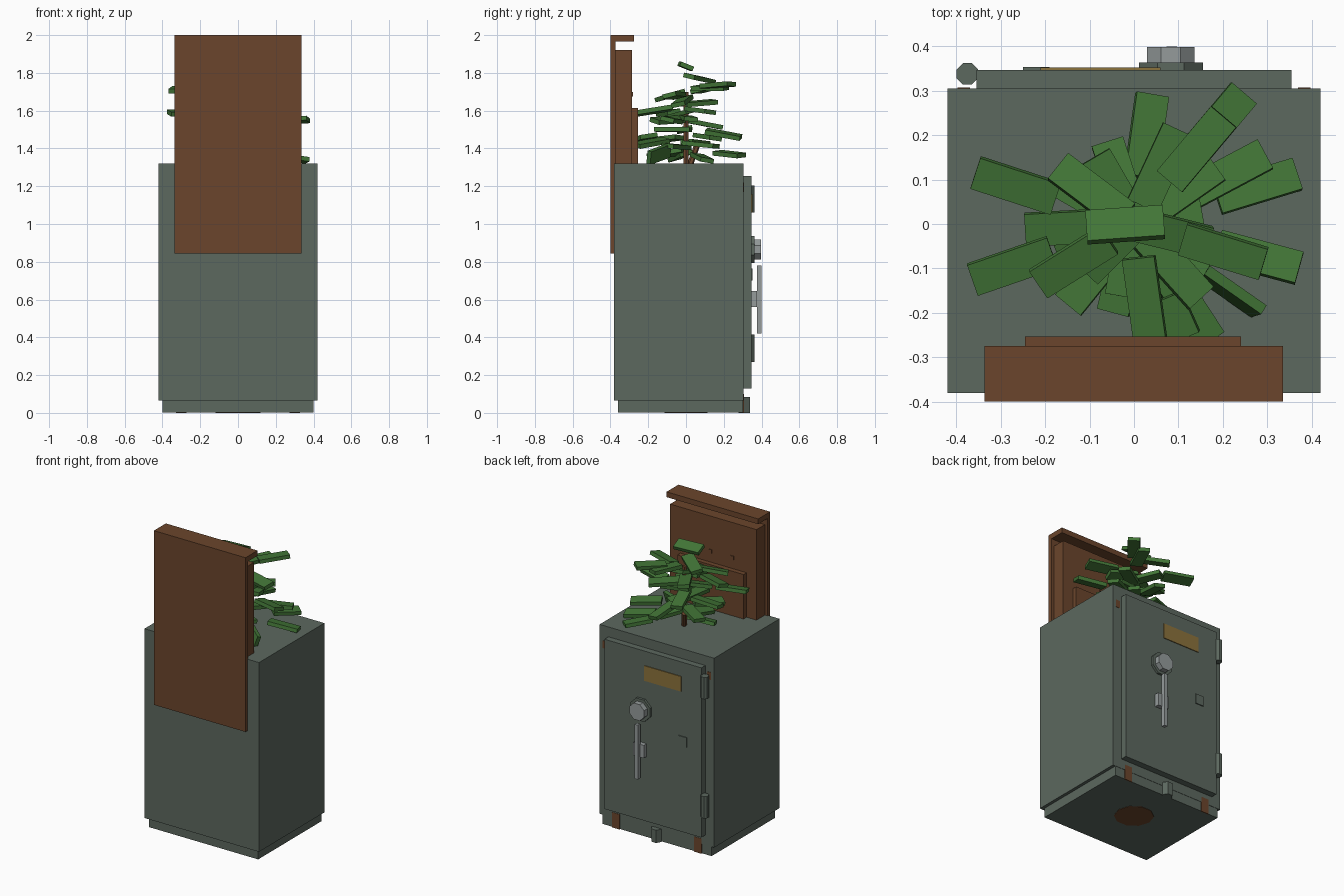
import bpy, math, random
from mathutils import Matrix, Vector

random.seed(4)
cube = bpy.data.objects.get("Cube")
if cube:
    bpy.data.objects.remove(cube, do_unlink=True)


def material(name, r, g, b):
    mat = bpy.data.materials.new(name)
    mat.use_nodes = True
    mat.diffuse_color = (r, g, b, 1)
    mat.node_tree.nodes["Principled BSDF"].inputs["Base Color"].default_value = (r, g, b, 1)
    return mat


steel = material("grey green steel", .107, .138, .114)
wood = material("brown wood", .147, .06, .025)
leaf_green = material("leaf green", .055, .18, .038)
brass = material("dull brass", .26, .17, .045)
metal = material("pale metal", .3, .33, .33)


def box(name, mat, x, y, z):
    """Box from (low, high) ranges on each axis."""
    ranges = (x, y, z)
    bpy.ops.mesh.primitive_cube_add(size=1, location=[sum(r) / 2 for r in ranges])
    obj = bpy.context.object
    obj.name = name
    obj.data.transform(Matrix.Diagonal([r[1] - r[0] for r in ranges] + [1]))
    obj.data.materials.append(mat)
    return obj


def prism(name, mat, start, end, radius, sides=8):
    """Flat sided rod between two points."""
    a, b = Vector(start), Vector(end)
    bpy.ops.mesh.primitive_cylinder_add(vertices=sides, radius=radius, depth=(b - a).length,
                                        location=(a + b) / 2)
    obj = bpy.context.object
    obj.name = name
    turn = (b - a).to_track_quat('Z', 'Y').to_matrix().to_4x4()
    obj.data.transform(turn @ Matrix.Rotation(math.pi / sides, 4, 'Z'))
    obj.data.materials.append(mat)
    return obj


# Safe cabinet, plinth and door
box("cabinet", steel, (-.42, .42), (-.38, .305), (.065, 1.32))
box("plinth", steel, (-.4, .4), (-.36, .303), (.002, .065))
box("door", steel, (-.355, .355), (.3, .347), (.13, 1.255))

# Hinges
for name, low in (("lower_hinge", .27), ("upper_hinge", 1.06)):
    prism(name, steel, (-.375, .338, low), (-.375, .338, low + .145), .026)

# Dial, handle, name plate and keyhole cover
prism("dial_ring", steel, (.083, .34, .865), (.083, .363, .865), .078)
prism("dial_knob", metal, (.083, .36, .865), (.083, .398, .865), .058)
box("handle_mount", metal, (.045, .125), (.34, .377), (.56, .645))
box("handle_bar", metal, (.073, .097), (.375, .4), (.42, .78))
box("name_plate", brass, (-.21, .06), (.345, .352), (1.06, 1.16))
box("keyhole_cover", steel, (-.25, -.19), (.345, .353), (.7, .765))
prism("floor_bolt", steel, (0, .308, 0), (0, .308, .085), .035, 6)

# Rust marks and floor disc
for side in (-1, 1):
    box("rust_foot", wood, (side * .3 - .028, side * .3 + .028), (.3, .307), (0, .1))
    box("rust_corner", wood, (side * .383 - .014, side * .383 + .014), (.3, .307), (1.17, 1.22))
prism("floor_disc", wood, (0, 0, 0), (0, 0, .008), .12, 10)

# Wooden back panel
box("back_board", wood, (-.337, .335), (-.4, -.372), (.845, 2))
box("board_cap", wood, (-.337, .335), (-.4, -.275), (1.965, 2))
box("main_slab", wood, (-.318, .316), (-.385, -.285), (1.2, 1.92))
box("low_slab", wood, (-.245, .241), (-.3, -.253), (1.2, 1.615))
for x in (-.14, .02):
    box("peg", wood, (x - .012, x + .012), (-.29, -.28), (1.675, 1.7))

# Plant stems
prism("stem", wood, (.01, 0, 1.3), (.01, 0, 1.7), .014, 6)
prism("side_stem", wood, (0, .02, 1.31), (-.03, .06, 1.42), .016, 6)


def leaf(angle, distance, height, length=.19, droop=None, roll=None):
    a = math.radians(angle)
    obj = box("leaf", leaf_green, (-length / 2, length / 2), (-.037, .037), (-.012, .012))
    obj.data.transform(Matrix.Translation(obj.location))
    droop = random.uniform(-5, 12) if droop is None else droop
    roll = random.uniform(-16, 16) if roll is None else roll
    obj.location = (distance * math.cos(a), distance * math.sin(a), height)
    obj.rotation_euler = (math.radians(roll), math.radians(droop), a)


# Crown leaf, then whorls: direction, distance, height
leaf(184, .02, 1.835, .175, 0, 22)
whorls = (
    (162, .28, 1.71), (199, .29, 1.59), (50, .22, 1.735), (82, .2, 1.475),
    (17, .29, 1.35), (28, .24, 1.46), (-15, .29, 1.55), (-17, .21, 1.68),
    (-82, .17, 1.6), (-57, .22, 1.43), (65, .14, 1.72), (143, .12, 1.77),
    (212, .16, 1.68), (231, .14, 1.45), (183, .15, 1.5), (-48, .13, 1.55),
    (-14, .08, 1.65), (35, .13, 1.6), (108, .1, 1.53), (257, .11, 1.37),
    (150, .1, 1.43), (60, .09, 1.42), (-30, .1, 1.41), (200, .09, 1.36),
    (120, .08, 1.64), (-100, .07, 1.5), (10, .06, 1.56), (225, .06, 1.58),
)
for direction, distance, height in whorls:
    leaf(direction, distance, height)
leaf(50, .3, 1.37, .17, 5, 5)
leaf(-66, .23, 1.46, .1, 8, 10)
leaf(-35, .25, 1.37, .19, 12, 75)
